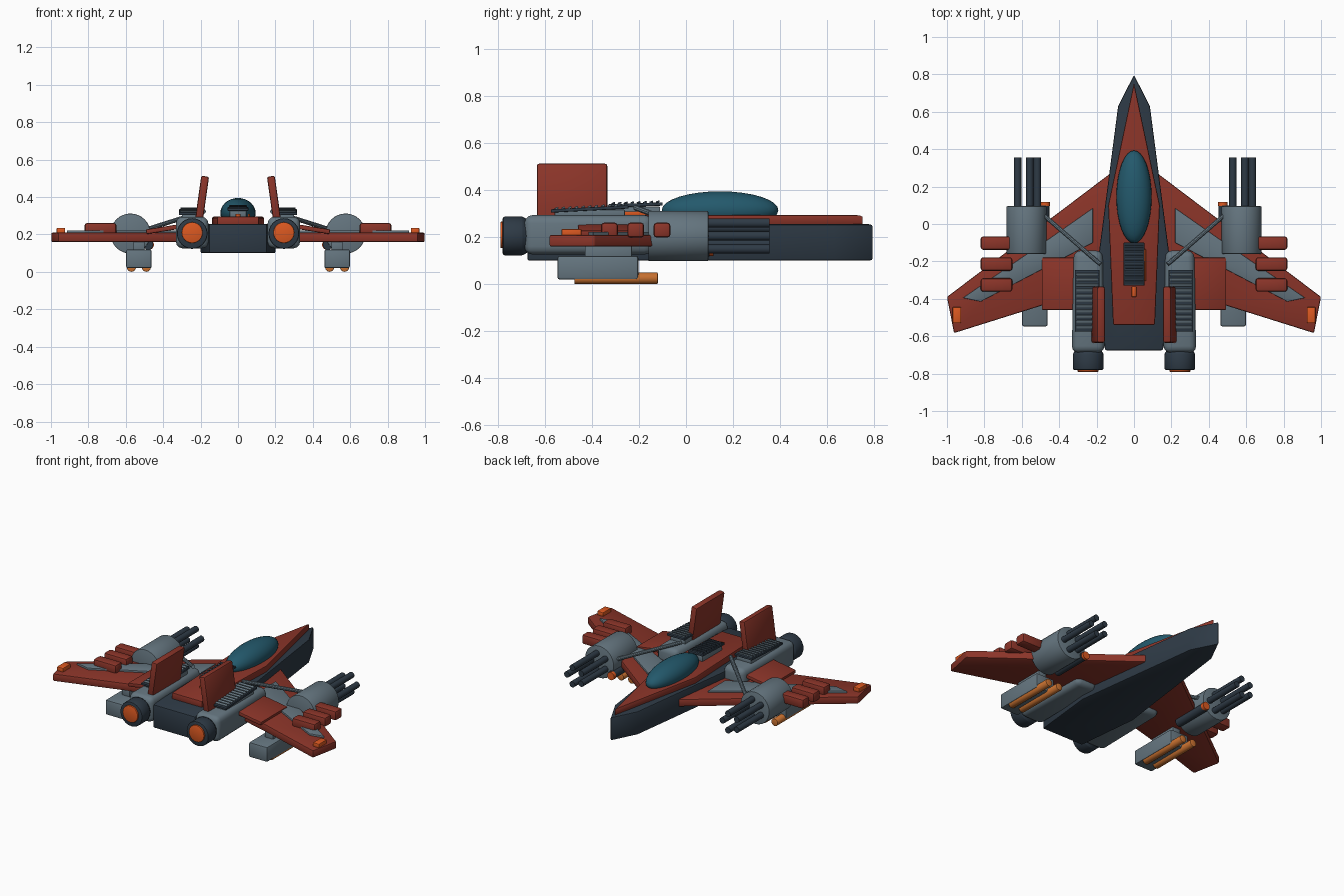
import bpy, bmesh
from math import radians, cos, sin, tau
from mathutils import Vector, Matrix

if "Cube" in bpy.data.objects:
    bpy.data.objects.remove(bpy.data.objects["Cube"])

def mat(name, c):
    m = bpy.data.materials.new(name)
    m.diffuse_color = (*c, 1)
    m.use_nodes = True
    m.node_tree.nodes["Principled BSDF"].inputs["Base Color"].default_value = m.diffuse_color
    return m

RED = mat("red", (0.26, 0.035, 0.022))
DARK = mat("dark", (0.027, 0.042, 0.06))
GREY = mat("grey", (0.13, 0.18, 0.215))
GLASS = mat("glass", (0.017, 0.1, 0.15))
ORANGE = mat("orange", (0.72, 0.1, 0.015))
AMBER = mat("amber", (0.6, 0.17, 0.03))

def finish(bm, name, m, bevel=0.0, segs=2):
    bmesh.ops.recalc_face_normals(bm, faces=bm.faces[:])
    if bevel:
        edges = [e for e in bm.edges if len(e.link_faces) == 2 and e.calc_face_angle(0) > 0.6]
        bmesh.ops.bevel(bm, geom=edges, offset=bevel, segments=segs, profile=0.5,
                        affect='EDGES', clamp_overlap=True)
    me = bpy.data.meshes.new(name)
    bm.to_mesh(me)
    bm.free()
    me.materials.append(m)
    ob = bpy.data.objects.new(name, me)
    bpy.context.collection.objects.link(ob)
    bpy.context.view_layer.objects.active = ob
    ob.select_set(True)
    bpy.ops.object.shade_smooth_by_angle(angle=radians(35))
    ob.select_set(False)
    return ob

def box(name, c, size, m, bevel=0.008, rot=None, segs=2):
    bm = bmesh.new()
    bmesh.ops.create_cube(bm, size=1, matrix=Matrix.Diagonal((*size, 1)))
    ob = finish(bm, name, m, bevel, segs)
    ob.location = c
    if rot:
        ob.rotation_euler = [radians(a) for a in rot]
    return ob

def prism(name, pts, z0, z1, m, bevel=0.008):
    bm = bmesh.new()
    f = bm.faces.new([bm.verts.new((x, y, z0)) for x, y in pts])
    ext = bmesh.ops.extrude_face_region(bm, geom=[f])["geom"]
    bmesh.ops.translate(bm, vec=(0, 0, z1 - z0),
                        verts=[v for v in ext if isinstance(v, bmesh.types.BMVert)])
    return finish(bm, name, m, bevel)

def rod(name, a, b, r, m, sides=16, r2=None, bevel=0.0):
    a, b = Vector(a), Vector(b)
    bm = bmesh.new()
    bmesh.ops.create_cone(bm, cap_ends=True, segments=sides, radius1=r,
                          radius2=r if r2 is None else r2, depth=(b - a).length)
    ob = finish(bm, name, m, bevel)
    ob.location = (a + b) / 2
    ob.rotation_euler = (b - a).to_track_quat('Z', 'Y').to_euler()
    return ob

def sym(half):
    # mirror a half outline that starts on the centre line
    return half + [(-x, y) for x, y in reversed(half) if x]

# Fuselage
prism("hull", sym([(0, 0.797), (0.085, 0.63), (0.2, -0.25), (0.155, -0.675)]), 0.10, 0.255, DARK)
prism("top_plate", sym([(0, 0.755), (0.138, 0.1), (0.112, -0.54)]), 0.245, 0.295, RED)

# Canopy
bm = bmesh.new()
bmesh.ops.create_uvsphere(bm, u_segments=32, v_segments=16, radius=1,
                          matrix=Matrix.Diagonal((0.094, 0.248, 0.08, 1)))
finish(bm, "canopy", GLASS).location = (0, 0.145, 0.315)

def grille(name, x, y, z, w, length, n, tilt):
    # slatted vent: frame plus angled slats along a tilted line
    box(name + "_frame", (x, y, z), (w, length, 0.014), DARK, 0.003, (tilt, 0, 0))
    for i in range(n):
        d = ((i + 0.5) / n - 0.5) * length * 0.94
        box(f"{name}_slat_{i}", (x, y + d * cos(radians(tilt)), z + 0.01 + d * sin(radians(tilt))),
            (w * 0.88, 0.016, 0.008), GREY if name != "spine_vent" else DARK, 0.002, (tilt + 20, 0, 0))

# Spine vent and marker lights
box("spine_vent_base", (0, -0.215, 0.31), (0.09, 0.21, 0.04), GREY, 0.005)
grille("spine_vent", 0, -0.215, 0.337, 0.11, 0.23, 8, 2)
box("spine_light", (0, -0.362, 0.302), (0.025, 0.055, 0.016), ORANGE, 0.003)
box("side_light", (0.058, -0.22, 0.302), (0.01, 0.17, 0.016), ORANGE, 0.002)

for s, side in ((1, "right"), (-1, "left")):
    def P(pts):
        return [(s * x, y) for x, y in pts]

    # Wing, inlay, root panel and tip light
    prism("wing_" + side, P([(0.1, 0.29), (0.14, 0.26), (1.0, -0.39), (0.962, -0.583),
                             (0.49, -0.435), (0.1, -0.33)]), 0.16, 0.21, RED)
    prism("wing_inlay_" + side, P([(0.22, 0.085), (0.47, -0.09), (0.915, -0.395), (0.82, -0.415),
                                   (0.22, -0.1)]), 0.2, 0.222, GREY, 0.003)
    box("wing_root_panel_" + side, (s * 0.36, -0.32, 0.235), (0.265, 0.28, 0.025), RED, 0.006, (0, s * 9, 0))
    box("wing_tip_light_" + side, (s * 0.947, -0.487, 0.22), (0.046, 0.085, 0.03), ORANGE, 0.005)

    # Engine nacelle, tapering slightly to the front
    bm = bmesh.new()
    bmesh.ops.create_cube(bm, size=1, matrix=Matrix.Diagonal((0.175, 0.545, 0.168, 1)))
    for v in bm.verts:
        if v.co.y > 0:
            v.co.x *= 0.88
    finish(bm, "engine_" + side, GREY, 0.035, 3).location = (s * 0.245, -0.415, 0.21)
    rod("nozzle_collar_" + side, (s * 0.245, -0.695, 0.205), (s * 0.245, -0.665, 0.205), 0.082, DARK, 24, 0.065)
    rod("nozzle_" + side, (s * 0.245, -0.78, 0.205), (s * 0.245, -0.69, 0.205), 0.082, DARK, 24, bevel=0.008)
    rod("exhaust_" + side, (s * 0.245, -0.79, 0.21), (s * 0.245, -0.77, 0.21), 0.056, ORANGE, 24, bevel=0.003)
    box("engine_vent_base_" + side, (s * 0.245, -0.41, 0.3), (0.11, 0.3, 0.035), GREY, 0.005)
    grille("engine_vent_" + side, s * 0.25, -0.41, 0.32, 0.13, 0.33, 11, 3)

    # Tail fin leaning inward
    box("tail_fin_" + side, (s * 0.192, -0.485, 0.395), (0.042, 0.3, 0.235), RED, 0.01, (0, -s * 8, 0))

    # Rotary gun: drum, five barrels, sensor tube and brace
    gx, gz = s * 0.575, 0.205
    rod("gun_drum_" + side, (gx, -0.16, gz), (gx, 0.095, gz), 0.107, GREY, 32, bevel=0.005)
    for i in range(5):
        a = tau * i / 5
        x, z = gx + 0.058 * cos(a), gz + 0.058 * sin(a)
        rod(f"gun_barrel_{side}_{i}", (x, 0.08, z), (x, 0.355, z), 0.02, DARK, 12)
    rod("sensor_tube_" + side, (s * 0.48, -0.15, 0.145), (s * 0.48, 0.1, 0.145), 0.027, DARK)
    rod("sensor_eye_" + side, (s * 0.475, 0.095, 0.145), (s * 0.475, 0.117, 0.145), 0.026, ORANGE)
    rod("gun_brace_" + side, (s * 0.18, -0.215, 0.325), (s * 0.48, 0.045, 0.23), 0.012, GREY, 10)

    # Shoulder pods beside the gun
    for i, y in enumerate((-0.102, -0.214, -0.326)):
        box(f"wing_pod_{side}_{i}", (s * 0.735, y, 0.23), (0.17, 0.072, 0.064), RED, 0.014)

    # Underwing launcher with two tubes
    box("launcher_" + side, (s * 0.53, -0.375, 0.07), (0.137, 0.345, 0.1), GREY, 0.01)
    box("launcher_pylon_" + side, (s * 0.53, -0.33, 0.14), (0.06, 0.2, 0.06), GREY, 0.004)
    for i, dx in enumerate((-0.04, 0.04)):
        rod(f"launcher_tube_{side}_{i}", (s * 0.53 + dx, -0.475, 0.025),
            (s * 0.53 + dx, -0.12, 0.025), 0.0245, AMBER, 16, bevel=0.004)
